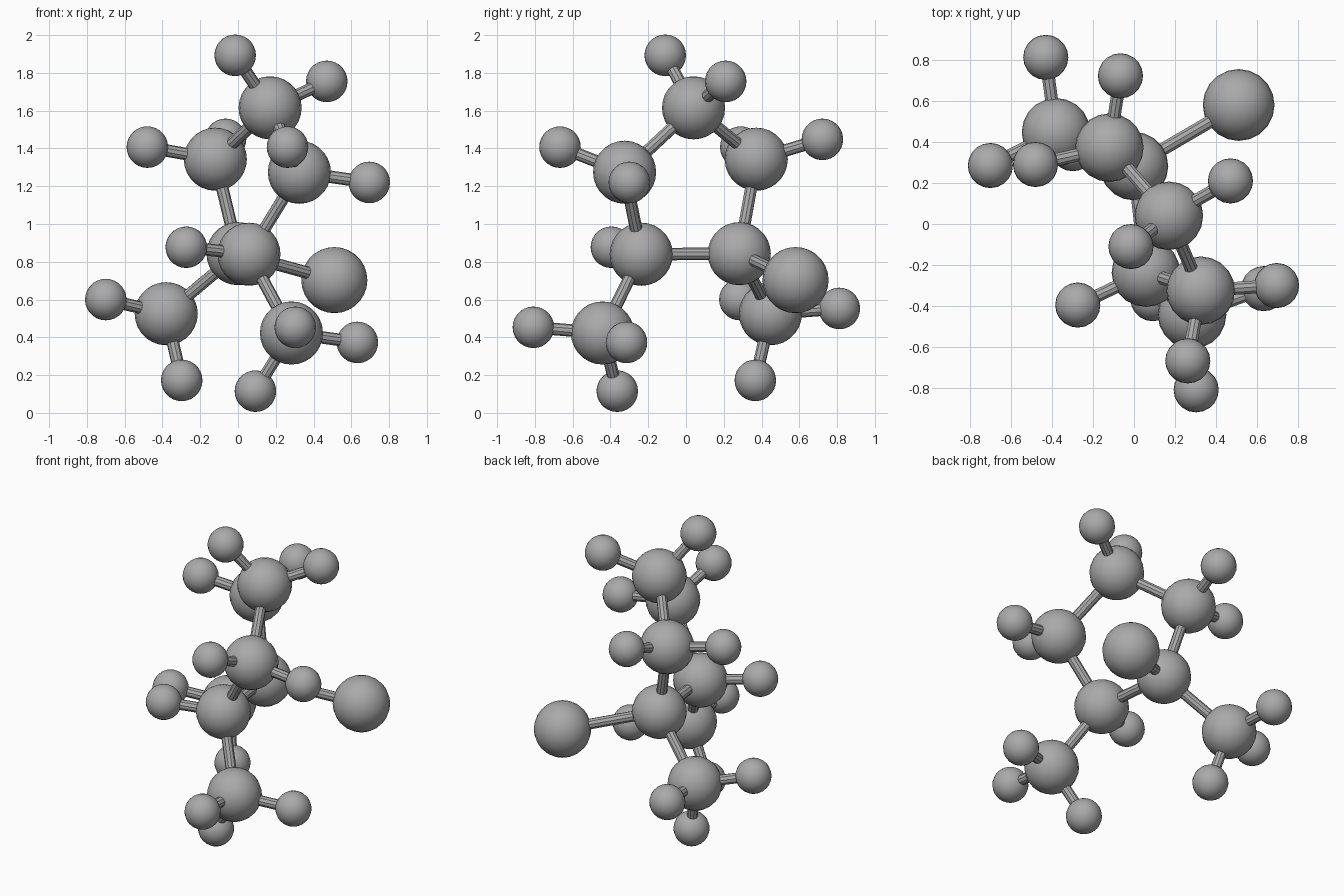
import bpy
from mathutils import Vector

default_cube = bpy.data.objects.get("Cube")
if default_cube:
    bpy.data.objects.remove(default_cube, do_unlink=True)

# One plain grey for every part
grey = bpy.data.materials.new("plain grey")
grey.use_nodes = True
colour = (0.4, 0.4, 0.4, 1)
grey.diffuse_color = colour
grey.node_tree.nodes["Principled BSDF"].inputs["Base Color"].default_value = colour

CORE_RADIUS, SMALL_RADIUS, LARGE_RADIUS, ROD_RADIUS = 0.167, 0.11, 0.175, 0.033


def finish(name):
    """Name the active object, give it the material and smooth it."""
    obj = bpy.context.object
    obj.name = name
    obj.data.materials.append(grey)
    bpy.ops.object.shade_smooth_by_angle()


def ball(name, centre, radius):
    bpy.ops.mesh.primitive_uv_sphere_add(segments=20, ring_count=14,
                                         radius=radius, location=centre)
    finish(name)


def rod(name, start, end):
    start, end = Vector(start), Vector(end)
    axis = end - start
    bpy.ops.mesh.primitive_cylinder_add(vertices=10, radius=ROD_RADIUS,
                                        depth=axis.length,
                                        location=(start + end) / 2)
    bpy.context.object.rotation_euler = axis.to_track_quat("Z", "Y").to_euler()
    finish(name)


# Core balls: centre, followed by the small balls attached to each
cores = {
    "top": ((0.17, 0.04, 1.615),
            [(-0.015, -0.11, 1.893), (0.47, 0.21, 1.755)]),
    "upper_back": ((-0.12, 0.372, 1.343),
                   [(-0.48, 0.29, 1.407), (-0.066, 0.722, 1.448)]),
    "upper_front": ((0.325, -0.325, 1.274),
                    [(0.695, -0.3, 1.22), (0.262, -0.667, 1.407)]),
    "middle_front": ((0.058, -0.237, 0.84),
                     [(-0.274, -0.395, 0.877)]),
    "middle_back": ((0.0, 0.282, 0.843), []),
    "lower_back": ((-0.38, 0.447, 0.525),
                   [(-0.7, 0.285, 0.6), (-0.298, 0.367, 0.172),
                    (-0.43, 0.812, 0.553)]),
    "lower_front": ((0.283, -0.442, 0.423),
                    [(0.303, -0.808, 0.453), (0.632, -0.315, 0.373),
                     (0.092, -0.364, 0.115)]),
}

for name, (centre, smalls) in cores.items():
    ball(name + "_core_ball", centre, CORE_RADIUS)
    for i, small in enumerate(smalls, 1):
        ball(f"{name}_small_ball_{i}", small, SMALL_RADIUS)
        rod(f"{name}_small_rod_{i}", centre, small)

# Five-sided ring, plus the two lower branches
links = [("top", "upper_back"), ("top", "upper_front"),
         ("upper_back", "middle_back"), ("upper_front", "middle_front"),
         ("middle_front", "middle_back"),
         ("middle_front", "lower_front"), ("middle_back", "lower_back")]
for a, b in links:
    rod(f"{a}_to_{b}_rod", cores[a][0], cores[b][0])

# Large ball on its long rod
large_centre = (0.51, 0.58, 0.703)
ball("large_ball", large_centre, LARGE_RADIUS)
rod("large_ball_rod", cores["middle_back"][0], large_centre)
